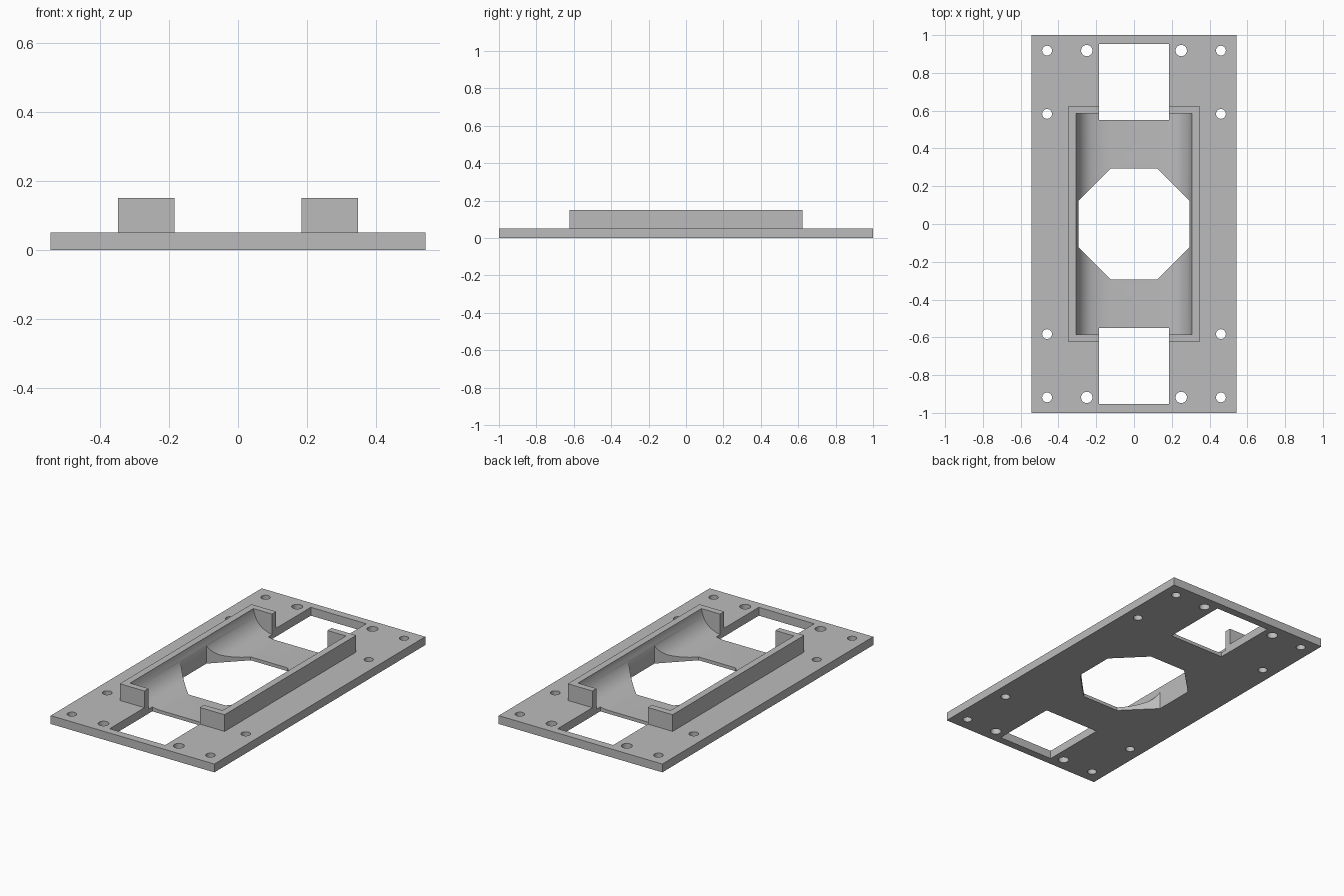
import bpy, math
from mathutils import Matrix, Vector

cube = bpy.data.objects.get("Cube")
if cube:
    bpy.data.objects.remove(cube, do_unlink=True)

grey = bpy.data.materials.new("plain grey")
grey.use_nodes = True
colour = (0.5, 0.5, 0.5, 1)
grey.diffuse_color = colour
grey.node_tree.nodes["Principled BSDF"].inputs["Base Color"].default_value = colour


def prism(name, outline, low, high, along_y=False):
    """Extrude a counter-clockwise outline along z, or an x-z outline along y."""
    n = len(outline)
    verts = [(a, b, h) for h in (low, high) for a, b in outline]
    faces = [tuple(reversed(range(n))), tuple(range(n, 2 * n))]
    faces += [(i, (i + 1) % n, n + (i + 1) % n, n + i) for i in range(n)]
    mesh = bpy.data.meshes.new(name)
    mesh.from_pydata(verts, [], faces)
    if along_y:
        mesh.transform(Matrix.Rotation(math.pi / 2, 4, "X"))
    mesh.materials.append(grey)
    obj = bpy.data.objects.new(name, mesh)
    bpy.context.collection.objects.link(obj)
    return obj


def box(name, x0, x1, y0, y1, z0, z1):
    return prism(name, [(x0, y0), (x1, y0), (x1, y1), (x0, y1)], z0, z1)


def ring(cx, cy, radius, sides, turn=0.0):
    angles = [turn + math.tau * i / sides for i in range(sides)]
    return [(cx + radius * math.cos(a), cy + radius * math.sin(a)) for a in angles]


def curve(p, q, r, steps=8):
    """Points on a quadratic curve from p to r, pulled towards q."""
    p, q, r = Vector(p), Vector(q), Vector(r)
    ts = [i / steps for i in range(steps)]
    return [tuple(p * (1 - t) ** 2 + q * 2 * t * (1 - t) + r * t * t) for t in ts]


def combine(target, tool, operation):
    mod = target.modifiers.new(tool.name, "BOOLEAN")
    mod.operation = operation
    mod.solver = "EXACT"
    mod.object = tool
    bpy.context.view_layer.objects.active = target
    bpy.ops.object.modifier_apply(modifier=mod.name)
    bpy.data.objects.remove(tool, do_unlink=True)


# Base plate with the raised cradle block
plate = box("mounting_plate", -0.543, 0.543, -1, 1, 0, 0.05)
combine(plate, box("cradle_block", -0.348, 0.348, -0.624, 0.624, 0.02, 0.15), "UNION")

# Trough: steep curved sides running into a gently dished floor
half = curve((0.13, 0.02), (0.19, 0.022), (0.24, 0.045))
half += curve((0.24, 0.045), (0.295, 0.075), (0.307, 0.15))
half += [(0.307, 0.15), (0.307, 0.3)]
profile = half + [(-x, z) for x, z in reversed(half)]
combine(plate, prism("trough_cutter", profile, -0.585, 0.585, along_y=True), "DIFFERENCE")

# Octagonal opening through the floor
octagon = ring(0, 0, 0.295 / math.cos(math.pi / 8), 8, math.pi / 8)
combine(plate, prism("octagon_cutter", octagon, -0.1, 0.4), "DIFFERENCE")

# End windows and screw holes
for s in (-1, 1):
    y0, y1 = sorted((s * 0.55, s * 0.953))
    combine(plate, box("window_cutter", -0.184, 0.184, y0, y1, -0.1, 0.4), "DIFFERENCE")
    for side in (-1, 1):
        for x, y, r in ((0.46, 0.918, 0.026), (0.46, 0.583, 0.026), (0.25, 0.918, 0.03)):
            hole = prism("hole_cutter", ring(side * x, s * y, r, 32), -0.1, 0.4)
            combine(plate, hole, "DIFFERENCE")

# Smooth curved walls, crisp edges
bpy.ops.object.select_all(action="DESELECT")
plate.select_set(True)
bpy.context.view_layer.objects.active = plate
bpy.ops.object.shade_smooth_by_angle(angle=math.radians(25))
